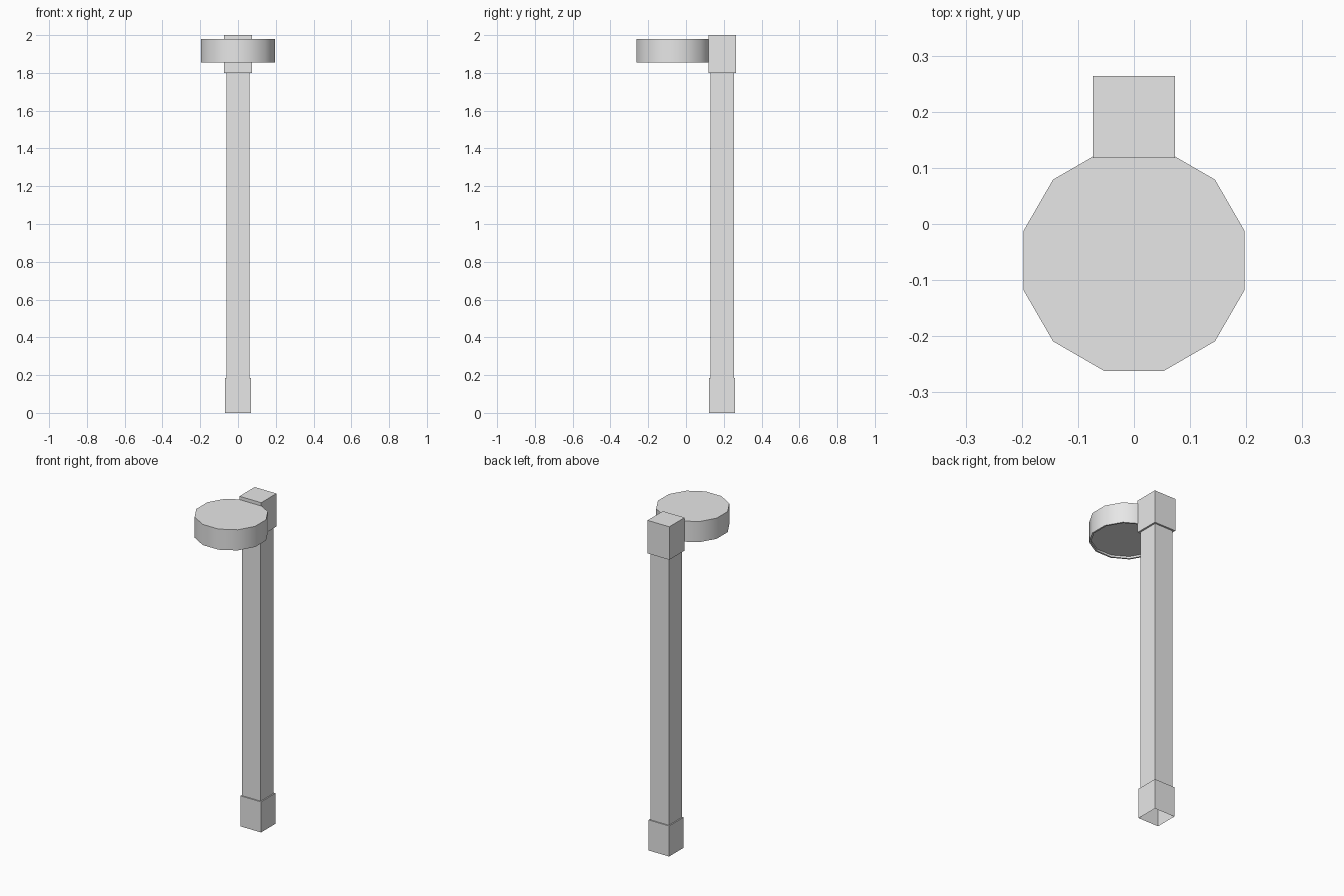
import bpy, bmesh, math

cube = bpy.data.objects.get("Cube")
if cube:
    bpy.data.objects.remove(cube, do_unlink=True)

grey = bpy.data.materials.new("plain_grey")
grey.use_nodes = True
colour = (0.8, 0.8, 0.8, 1)
grey.diffuse_color = colour
grey.node_tree.nodes["Principled BSDF"].inputs["Base Color"].default_value = colour


def lathe(name, sides, centre_y, profile, cap_start):
    """Stack regular polygon rings (apothem, z) with flat sides facing the axes."""
    bm = bmesh.new()
    rings = []
    for apothem, z in profile:
        r = apothem / math.cos(math.pi / sides)
        angles = [(i + 0.5) * math.tau / sides for i in range(sides)]
        rings.append([bm.verts.new((r * math.cos(a), centre_y + r * math.sin(a), z))
                      for a in angles])
    for low, high in zip(rings, rings[1:]):
        for i in range(sides):
            j = (i + 1) % sides
            bm.faces.new((low[i], low[j], high[j], high[i]))
    bm.faces.new(rings[-1])
    if cap_start:
        bm.faces.new(rings[0][::-1])
    mesh = bpy.data.meshes.new(name)
    bm.to_mesh(mesh)
    bm.free()
    mesh.materials.append(grey)
    obj = bpy.data.objects.new(name, mesh)
    bpy.context.collection.objects.link(obj)
    return obj


# Square post: open-bottomed foot, shaft and wider head block
lathe("post", 4, 0.191,
      [(0.069, 0), (0.069, 0.185), (0.062, 0.185),
       (0.062, 1.80), (0.073, 1.80), (0.073, 2.0)], False)

# Lamp drum with a shallow recess underneath
lamp = lathe("lamp_drum", 12, -0.065,
             [(0.187, 1.867), (0.187, 1.855), (0.197, 1.855), (0.197, 1.98)], True)
bpy.context.view_layer.objects.active = lamp
lamp.select_set(True)
bpy.ops.object.shade_smooth_by_angle(angle=math.radians(40))
